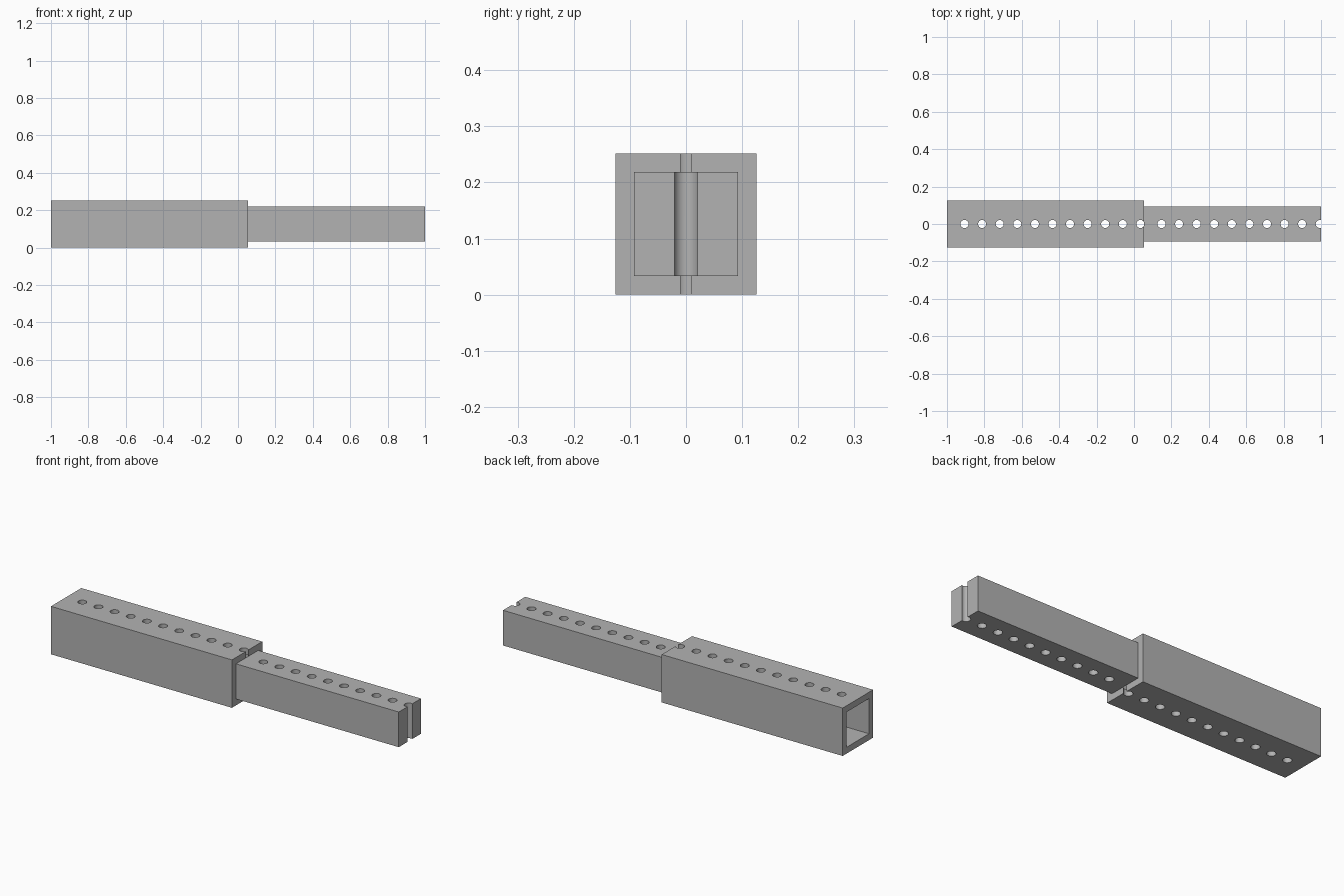
import bpy, bmesh, math
from mathutils import Matrix, Vector

if "Cube" in bpy.data.objects:
    bpy.data.objects.remove(bpy.data.objects["Cube"])

PITCH, HOLE_R = 0.094, 0.0215     # hole spacing and radius
OUTER, INNER = 0.252, 0.185       # square section sizes
X0, JOINT, X1 = -1.0, 0.053, 1.0  # tube start, tube/bar joint, bar end
ZC = OUTER / 2

grey = bpy.data.materials.new("plain grey")
grey.diffuse_color = (0.45, 0.45, 0.45, 1)
grey.use_nodes = True
grey.node_tree.nodes["Principled BSDF"].inputs["Base Color"].default_value = grey.diffuse_color


def new_object(name, bm):
    mesh = bpy.data.meshes.new(name)
    bm.to_mesh(mesh)
    bm.free()
    mesh.materials.append(grey)
    obj = bpy.data.objects.new(name, mesh)
    bpy.context.collection.objects.link(obj)
    return obj


def box(name, xa, xb, size):
    bm = bmesh.new()
    m = Matrix.Translation(((xa + xb) / 2, 0, ZC)) @ Matrix.Diagonal((xb - xa, size, size, 1))
    bmesh.ops.create_cube(bm, size=1, matrix=m)
    return new_object(name, bm)


def hole_row(name, start, count):
    # Row of vertical pins, one pitch apart
    bm = bmesh.new()
    for i in range(1, count + 1):
        bmesh.ops.create_cone(bm, cap_ends=True, segments=32, radius1=HOLE_R, radius2=HOLE_R,
                              depth=0.4, matrix=Matrix.Translation((start + PITCH * i, 0, ZC)))
    return new_object(name, bm)


def cut(obj, *cutters):
    for c in cutters:
        mod = obj.modifiers.new("cut", 'BOOLEAN')
        mod.operation, mod.solver, mod.object = 'DIFFERENCE', 'EXACT', c
    # Bake the cuts, then remove the cutters
    deps = bpy.context.evaluated_depsgraph_get()
    mesh = bpy.data.meshes.new_from_object(obj.evaluated_get(deps))
    obj.modifiers.clear()
    obj.data = mesh
    mesh.materials.clear()
    mesh.materials.append(grey)
    for p in mesh.polygons:
        p.material_index = 0
    for c in cutters:
        bpy.data.objects.remove(c)
    bpy.ops.object.select_all(action='DESELECT')
    obj.select_set(True)
    bpy.context.view_layer.objects.active = obj
    bpy.ops.object.shade_smooth_by_angle(angle=math.radians(30))


# Hollow square outer tube; its last hole breaks through the end
outer_tube = box("outer_tube", X0, JOINT, OUTER)
cut(outer_tube, box("bore", X0 - 0.1, JOINT + 0.1, INNER), hole_row("tube_holes", X0, 11))

# Solid inner bar butting on the tube; its last hole makes the end notch
inner_bar = box("inner_bar", JOINT, X1, INNER)
cut(inner_bar, hole_row("bar_holes", JOINT, 10))
